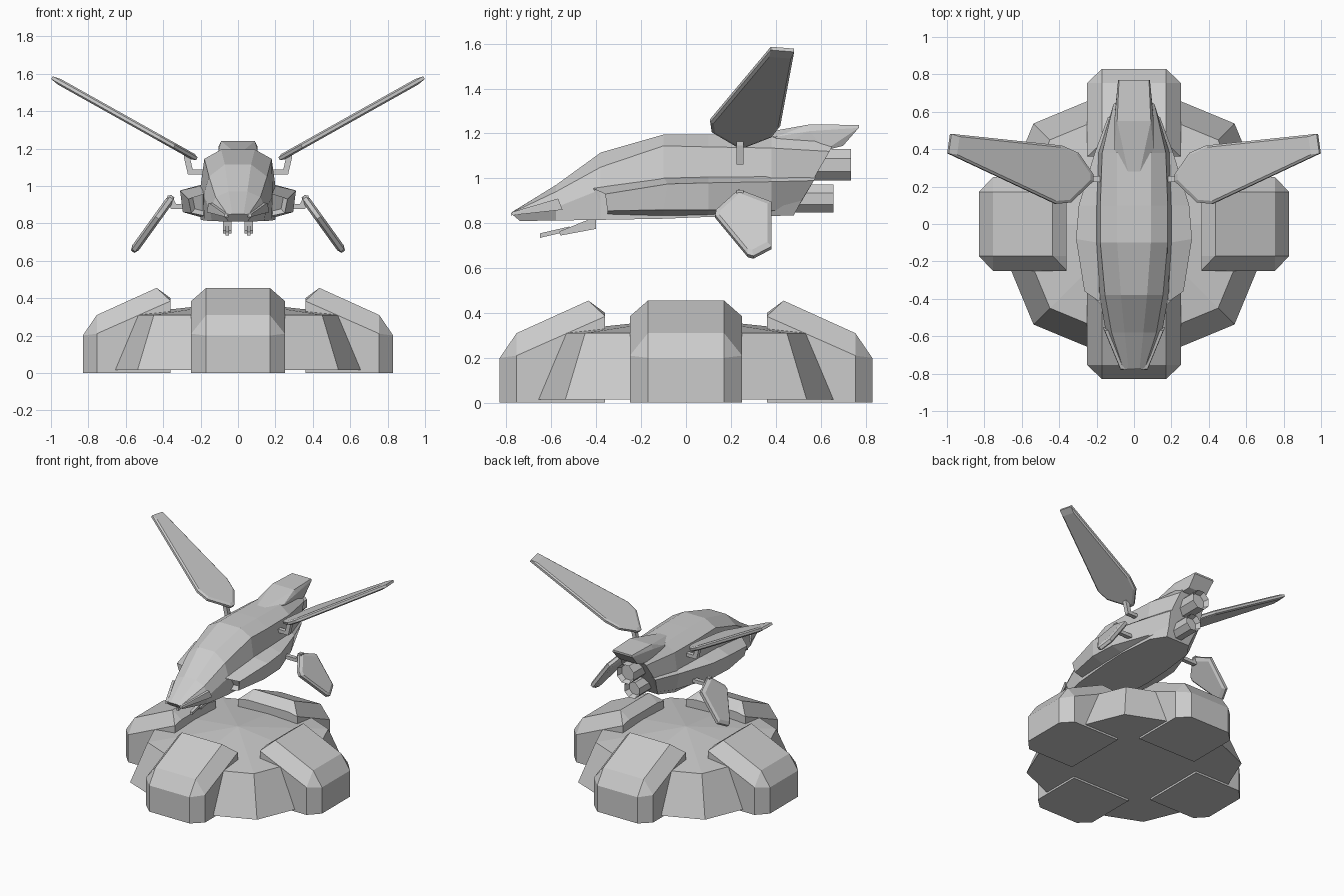
import bpy, bmesh, math
from mathutils import Vector, Matrix


def finish(name, bm, mirror=False):
    bmesh.ops.recalc_face_normals(bm, faces=bm.faces[:])
    me = bpy.data.meshes.new(name)
    bm.to_mesh(me)
    bm.free()
    ob = bpy.data.objects.new(name, me)
    bpy.context.collection.objects.link(ob)
    if mirror:
        m = ob.modifiers.new("mirror", 'MIRROR')
        m.use_mirror_merge = False
    return ob


def hull(name, pts, mirror=False, matrix=None):
    bm = bmesh.new()
    for p in pts:
        bm.verts.new(p)
    r = bmesh.ops.convex_hull(bm, input=bm.verts[:])
    junk = {v for v in r["geom_interior"] + r["geom_unused"] if isinstance(v, bmesh.types.BMVert)}
    bmesh.ops.delete(bm, geom=list(junk), context='VERTS')
    bmesh.ops.dissolve_limit(bm, angle_limit=0.03, verts=bm.verts[:], edges=bm.edges[:])
    if matrix:
        bm.transform(matrix)
    return finish(name, bm, mirror)


def loft(rings):
    bm = bmesh.new()
    vs = [[bm.verts.new(p) for p in ring] for ring in rings]
    n = len(vs[0])
    for a, b in zip(vs, vs[1:]):
        for i in range(n):
            j = (i + 1) % n
            bm.faces.new((a[i], a[j], b[j], b[i]))
    front = bm.faces.new(vs[0])
    bm.faces.new(vs[-1])
    bmesh.ops.recalc_face_normals(bm, faces=bm.faces[:])
    return bm, front


def blade(name, outline, to3d, thick, inset):
    """Flat blade: thin rim with a thicker inset face on both sides."""
    pts = [Vector(to3d(*p)) for p in outline]
    mid = sum(pts, Vector()) / len(pts)
    nrm = (pts[0] - mid).cross(pts[3] - mid).normalized()
    out = []
    for s in (-1, 1):
        out += [p + nrm * s * thick * 0.5 for p in pts]
        out += [mid + (p - mid) * inset + nrm * s * thick for p in pts]
    return hull(name, out, True)


# base: octagonal plinth with shallow cone top
bm, _ = loft([[(r * math.cos(i * math.pi / 4), r * math.sin(i * math.pi / 4), z) for i in range(8)]
              for r, z in ((0.76, 0.015), (0.636, 0.31))])
bm.faces.ensure_lookup_table()
bmesh.ops.recalc_face_normals(bm, faces=bm.faces[:])
top = max(bm.faces, key=lambda f: f.calc_center_median().z)
tip = bmesh.ops.poke(bm, faces=[top])["verts"][0]
tip.co.z = 0.38
finish("base_plinth", bm)

# four bevelled base arms
arm = []
for s in (-1, 1):
    arm += [(0.83, s * 0.17, 0), (0.83, s * 0.17, 0.20), (0.755, s * 0.25, 0), (0.755, s * 0.25, 0.21),
            (0.755, s * 0.17, 0.31), (0.435, s * 0.17, 0.455), (0.36, s * 0.17, 0.40),
            (0.36, s * 0.25, 0), (0.36, s * 0.25, 0.385)]
for k in range(4):
    hull("base_arm", arm, matrix=Matrix.Rotation(k * math.pi / 2, 4, 'Z'))

# fuselage: half sections of bottom, waist, shoulder, top edge as (x, y, z)
half = [
    [(0.05, -0.74, 0.81), (0.07, -0.77, 0.835), (0.055, -0.78, 0.845), (0.03, -0.775, 0.85)],
    [(0.14, -0.58, 0.812), (0.15, -0.58, 0.87), (0.12, -0.58, 0.94), (0.05, -0.58, 0.97)],
    [(0.18, -0.38, 0.815), (0.185, -0.38, 0.95), (0.155, -0.38, 1.05), (0.07, -0.38, 1.115)],
    [(0.20, -0.10, 0.82), (0.20, -0.10, 1.0), (0.18, -0.10, 1.145), (0.09, -0.10, 1.195)],
    [(0.20, 0.10, 0.828), (0.20, 0.10, 1.0), (0.18, 0.10, 1.14), (0.09, 0.10, 1.195)],
    [(0.17, 0.38, 0.832), (0.19, 0.38, 1.0), (0.17, 0.38, 1.135), (0.09, 0.38, 1.19)],
    [(0.10, 0.48, 0.835), (0.13, 0.57, 1.0), (0.11, 0.64, 1.12), (0.07, 0.67, 1.18)],
]
bm, _ = loft([h + [(-x, y, z) for x, y, z in reversed(h)] for h in half])
finish("fuselage", bm)

# side pods with recessed intakes
pod = [
    [(0.18, -0.35, 0.84), (0.25, -0.35, 0.855), (0.265, -0.36, 0.93), (0.185, -0.415, 0.955)],
    [(0.17, -0.10, 0.825), (0.295, -0.10, 0.86), (0.31, -0.08, 0.975), (0.19, -0.10, 1.003)],
    [(0.17, 0.10, 0.83), (0.285, 0.10, 0.86), (0.295, 0.10, 0.98), (0.19, 0.10, 1.008)],
    [(0.13, 0.38, 0.834), (0.185, 0.38, 0.86), (0.21, 0.38, 0.985), (0.18, 0.38, 1.01)],
    [(0.08, 0.48, 0.838), (0.10, 0.49, 0.86), (0.14, 0.57, 0.99), (0.12, 0.58, 1.01)],
]
bm, front = loft(pod)
bmesh.ops.inset_individual(bm, faces=[front], thickness=0.012, depth=-0.04)
finish("side_pod", bm, True)

# nose sensor strips
hull("nose_strip", [(x + d, y, z) for x, y, z in
                    [(0.05, -0.78, 0.835), (0.05, -0.775, 0.85), (0.135, -0.57, 0.91), (0.145, -0.55, 0.86)]
                    for d in (0, 0.022)], True)

# dorsal tail block
hull("tail_block", [(s * x, y, z) for s in (-1, 1) for x, y, z in
                    [(0.03, 0.27, 1.19), (0.105, 0.40, 1.185), (0.09, 0.55, 1.24), (0.08, 0.77, 1.238),
                     (0.105, 0.55, 1.21), (0.085, 0.77, 1.225), (0.08, 0.70, 1.145), (0.10, 0.62, 1.125),
                     (0.105, 0.42, 1.15)]])

# stacked engine nozzles with hollow ends
for name, r, z, y0, y1 in (("upper_engine", 0.076, 1.06, 0.45, 0.735),
                           ("lower_engine", 0.067, 0.91, 0.38, 0.657)):
    bm, end = loft([[(r * math.cos((i + .5) * math.pi / 4), y, z + r * math.sin((i + .5) * math.pi / 4))
                     for i in range(8)] for y in (y1, y0)])
    bmesh.ops.inset_individual(bm, faces=[end], thickness=0.015, depth=-0.04)
    finish(name, bm)

# raised main wings, outline in (x, y)
blade("main_wing", [(0.995, 0.378), (0.42, 0.108), (0.34, 0.115), (0.22, 0.23), (0.22, 0.265),
                    (0.30, 0.38), (0.39, 0.42), (0.98, 0.482)],
      lambda x, y: (x, y, 1.145 + (x - 0.22) * 0.56), 0.017, 0.92)

# lower fins, outline in (y, z)
blade("lower_fin", [(0.235, 0.945), (0.38, 0.89), (0.38, 0.69), (0.30, 0.648), (0.275, 0.655),
                    (0.13, 0.83), (0.135, 0.855)],
      lambda y, z: (0.36 + (0.93 - z) * 0.72, y, z), 0.022, 0.85)


# bent pylons holding wings and fins
def bar(name, a, b, w):
    hull(name, [(p[0] + dx, p[1] + dy, p[2] + dz) for p in (a, b)
                for dx in (-w, w) for dy in (-0.016, 0.016) for dz in (-w, w)], True)


bar("wing_pylon_root", (0.17, 0.24, 1.075), (0.255, 0.24, 1.075), 0.013)
bar("wing_pylon_strut", (0.255, 0.24, 1.075), (0.275, 0.24, 1.16), 0.013)
bar("fin_pylon_root", (0.22, 0.24, 0.89), (0.345, 0.24, 0.89), 0.013)
bar("fin_pylon_strut", (0.345, 0.24, 0.89), (0.365, 0.24, 0.935), 0.013)

# chin guns: body and barrel
hull("gun_body", [(x, y, z) for x in (0.035, 0.08) for y, z in
                  [(-0.40, 0.825), (-0.40, 0.775), (-0.56, 0.745), (-0.565, 0.763), (-0.45, 0.81)]], True)
hull("gun_barrel", [(x, y, z) for x in (0.047, 0.068) for y, z in
                    [(-0.52, 0.765), (-0.52, 0.785), (-0.65, 0.735), (-0.65, 0.755)]], True)
